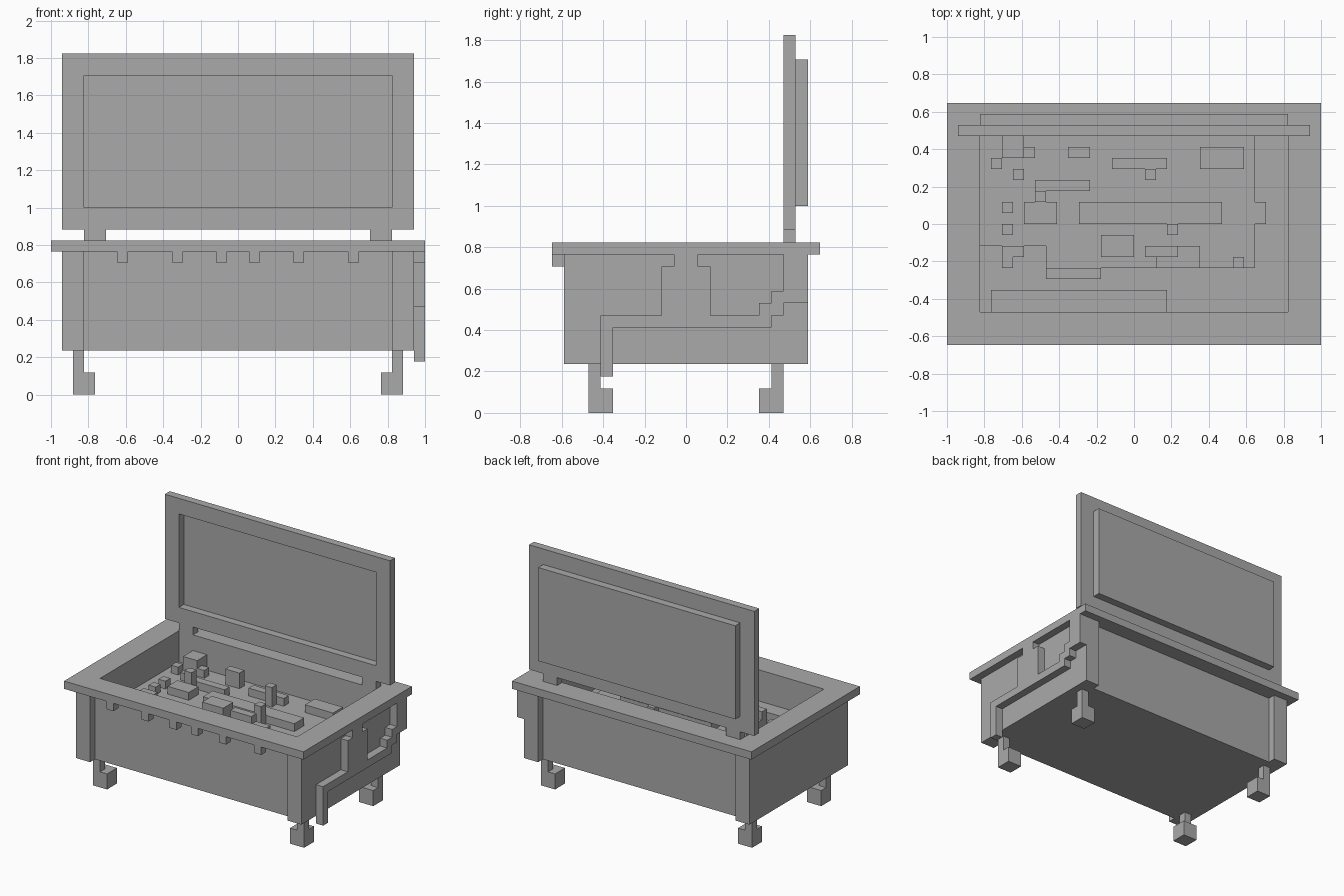
import bpy
import bmesh
from mathutils import Vector

UNIT = 2 / 34  # one block of the grid

cube = bpy.data.objects.get("Cube")
if cube:
    bpy.data.objects.remove(cube, do_unlink=True)

grey = bpy.data.materials.new("plain grey")
grey.use_nodes = True
grey.diffuse_color = (0.4, 0.4, 0.4, 1)
grey.node_tree.nodes["Principled BSDF"].inputs["Base Color"].default_value = (0.4, 0.4, 0.4, 1)


def finish(name, bm):
    """Scale from block units and turn the bmesh into a grey object."""
    bmesh.ops.scale(bm, vec=Vector((UNIT, UNIT, UNIT)), verts=bm.verts)
    bmesh.ops.recalc_face_normals(bm, faces=bm.faces)
    mesh = bpy.data.meshes.new(name)
    bm.to_mesh(mesh)
    bm.free()
    mesh.materials.append(grey)
    obj = bpy.data.objects.new(name, mesh)
    bpy.context.collection.objects.link(obj)
    return obj


def add_box(bm, xs, ys, zs):
    verts = bmesh.ops.create_cube(bm, size=1)["verts"]
    for v in verts:
        v.co = [span[0] if c < 0 else span[1] for span, c in zip((xs, ys, zs), v.co)]


def box(name, xs, ys, zs):
    bm = bmesh.new()
    add_box(bm, xs, ys, zs)
    return finish(name, bm)


def extrude(bm, faces, vec):
    new = bmesh.ops.extrude_face_region(bm, geom=faces)["geom"]
    moved = [g for g in new if isinstance(g, bmesh.types.BMVert)]
    bmesh.ops.translate(bm, vec=Vector(vec), verts=moved)


def frame(name, outer, inner, place, depth):
    """Rectangular ring; outer and inner are (half width, low, high)."""
    bm = bmesh.new()
    rings = []
    for half, low, high in (outer, inner):
        corners = ((-half, low), (half, low), (half, high), (-half, high))
        rings.append([bm.verts.new(place(u, v)) for u, v in corners])
    a, b = rings
    faces = [bm.faces.new((a[i], a[(i + 1) % 4], b[(i + 1) % 4], b[i])) for i in range(4)]
    extrude(bm, faces, depth)
    return finish(name, bm)


# Chest body: thick sides form the corner posts, long walls sit back between them
for side, name in ((-1, "right_side"), (1, "left_side")):
    box(name, sorted((side * 14, side * 16)), (-10, 10), (4, 13))
for side, name in ((-1, "front_panel"), (1, "back_panel")):
    box(name, (-14, 14), sorted((side * 8, side * 9)), (4, 13))
box("chest_floor", (-14, 14), (-8, 8), (4, 9))

# Overhanging rim with small drips along its front edge
frame("rim", (17, -11, 11), (14, -8, 8), lambda u, v: (u, v, 13), (0, 0, 1))
bm = bmesh.new()
for x in (-11, -6, -2, 1, 5, 10):
    add_box(bm, (x, x + 1), (-11, -10), (12, 13))
finish("rim_drips", bm)

# Open lid standing on two hinges
frame("lid_frame", (16, 15, 31), (14, 17, 29), lambda u, v: (u, 8, v), (0, 1, 0))
box("lid_panel", (-14, 14), (9, 10), (17, 29))
for x, name in ((-14, "hinge_right"), (12, "hinge_left")):
    box(name, (x, x + 2), (8, 9), (14, 15))

# Raised branching trim on one side
outline = [(-7, 3), (-6, 3), (-6, 7), (7, 7), (7, 8), (8, 8), (8, 9), (10, 9),
           (10, 13), (8, 13), (8, 10), (7, 10), (7, 9), (6, 9), (6, 8), (2, 8),
           (2, 12), (1, 12), (1, 13), (-1, 13), (-1, 12), (-2, 12), (-2, 8), (-7, 8)]
bm = bmesh.new()
face = bm.faces.new([bm.verts.new((16, y, z)) for y, z in outline])
extrude(bm, [face], (1, 0, 0))
finish("side_trim", bm)

# Legs: thin shank with a wider foot; feet point inward
for sx, side in ((-1, "right"), (1, "left")):
    for y, end in ((-8, "front"), (6, "back")):
        shank_y = y if y < 0 else y + 1
        bm = bmesh.new()
        add_box(bm, sorted((sx * 13, sx * 15)), (y, y + 2), (0, 2))
        add_box(bm, sorted((sx * 14, sx * 15)), (shank_y, shank_y + 1), (2, 4))
        finish(f"{end}_{side}_leg", bm)

# Contents: a low mound with heaps of blocks, grouped by top height
heaps = {
    10: [(-14, -4, -2, 8), (-4, 11, -4, 4), (-8, -4, -5, -2), (-13, 3, -8, -6),
         (-4, 11, 4, 8), (11, 12, 0, 2)],
    11: [(-9, -4, 3, 4), (-10, -7, 0, 2), (-5, -4, 0, 2), (-2, 3, 5, 6),
         (6, 10, 5, 7), (-8, -3, -5, -4), (-4, 4, 0, 2), (3, 8, 0, 2),
         (2, 6, -4, -2), (-12, -10, -3, -2)],
    12: [(-12, -10, 6, 8), (-6, -4, 6, 7), (1, 4, -3, -2), (-3, 0, -3, -1)],
}
singles = [(-13, 5), (-11, 4), (-10, 6), (-12, 1), (-12, -1), (-12, -4), (5, 0), (9, -4)]
bm = bmesh.new()
for top, areas in heaps.items():
    for x0, x1, y0, y1 in areas:
        add_box(bm, (x0, x1), (y0, y1), (9, top))
for x, y in singles:
    add_box(bm, (x, x + 1), (y, y + 1), (9, 11))
for x, y in ((1, 4), (3, -1), (-9, 2)):
    add_box(bm, (x, x + 1), (y, y + 1), (9, 12.5))
finish("treasure_heap", bm)
